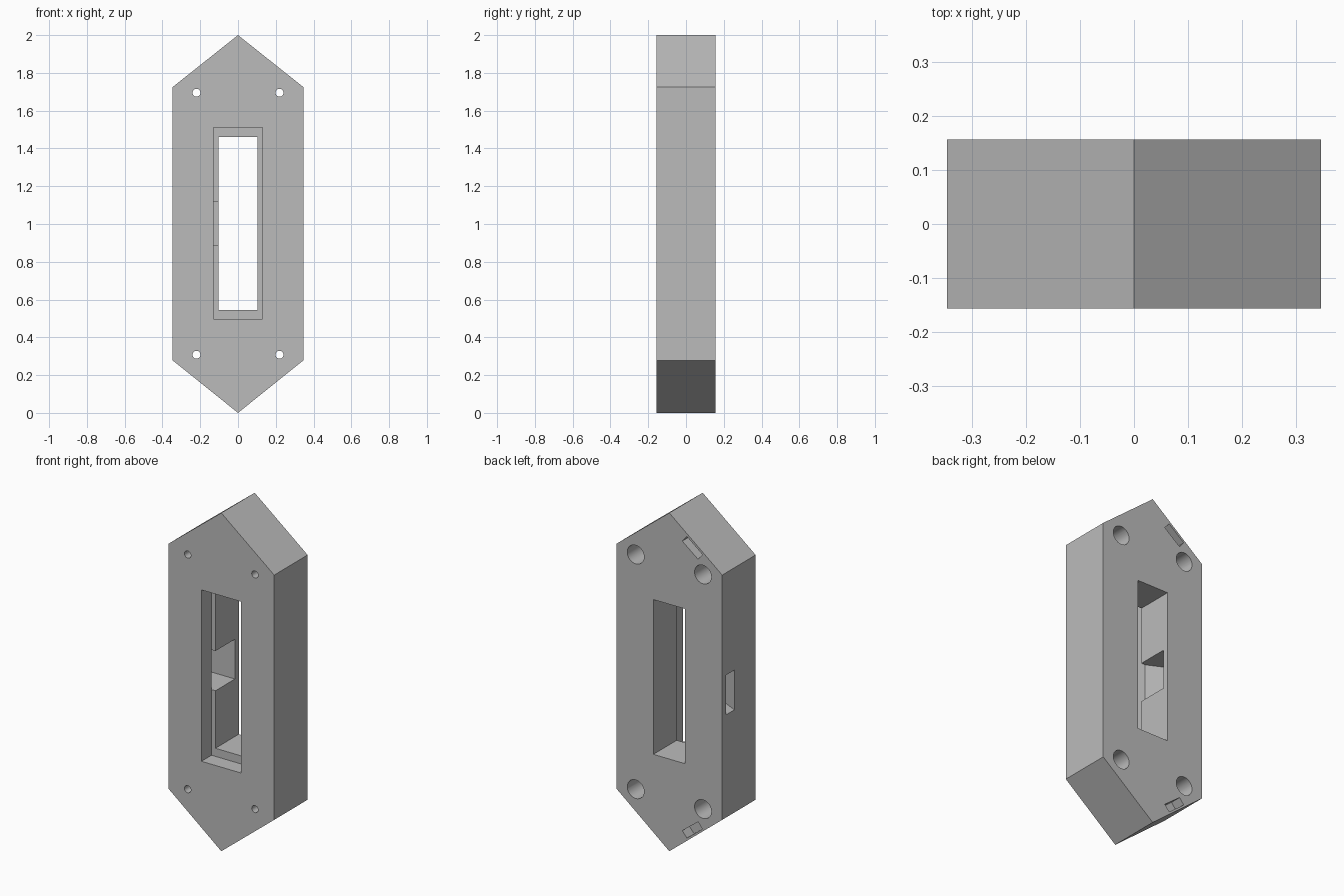
import bpy, bmesh, math
from mathutils import Vector

if "Cube" in bpy.data.objects:
    bpy.data.objects.remove(bpy.data.objects["Cube"])

HALF = 0.156          # half thickness of the plate
LEDGE = -0.062        # depth of the front recess


def prism(name, points, axis, lo, hi):
    """Extrude a 2D outline: axis 'y' takes (x, z) points, axis 'z' takes (x, y)."""
    bm = bmesh.new()
    place = (lambda a, b: (a, lo, b)) if axis == 'y' else (lambda a, b: (a, b, lo))
    face = bm.faces.new([bm.verts.new(place(a, b)) for a, b in points])
    new = bmesh.ops.extrude_face_region(bm, geom=[face])['geom']
    step = Vector((0, hi - lo, 0)) if axis == 'y' else Vector((0, 0, hi - lo))
    bmesh.ops.translate(bm, vec=step, verts=[v for v in new if isinstance(v, bmesh.types.BMVert)])
    bmesh.ops.recalc_face_normals(bm, faces=bm.faces)
    mesh = bpy.data.meshes.new(name)
    bm.to_mesh(mesh)
    bm.free()
    obj = bpy.data.objects.new(name, mesh)
    bpy.context.collection.objects.link(obj)
    return obj


def rect(x, z0, z1):
    return [(-x, z0), (x, z0), (x, z1), (-x, z1)]


def circle(cx, cz, r, n=32):
    return [(cx + r * math.cos(math.tau * i / n), cz + r * math.sin(math.tau * i / n))
            for i in range(n)]


# Pointed hexagonal plate
body = prism("housing", [(0, 0), (0.346, 0.278), (0.346, 1.725), (0, 2),
                         (-0.346, 1.725), (-0.346, 0.278)], 'y', -HALF, HALF)

# Central slot and its wider front recess
cutters = [
    prism("slot_cutter", rect(0.104, 0.545, 1.46), 'y', -0.3, 0.3),
    prism("recess_cutter", rect(0.13, 0.497, 1.51), 'y', -0.3, LEDGE),
    # Tapered side channel from the slot to the left side
    prism("channel_cutter", [(-0.09, -0.08), (-0.13, -0.08), (-0.13, LEDGE), (-0.36, 0.049),
                             (-0.36, 0.12), (-0.09, 0.12)], 'z', 0.885, 1.12),
]

# Screw holes with deep counterbores from the back
for x in (-0.22, 0.22):
    for z in (0.308, 1.695):
        cutters.append(prism("screw_cutter", circle(x, z, 0.021), 'y', -0.3, 0.3))
        cutters.append(prism("counterbore_cutter", circle(x, z, 0.055), 'y', LEDGE, 0.3))

# Small back pockets beside the upper and lower left slanted edges
pocket = [(-0.085, 1.856), (-0.188, 1.776), (-0.217, 1.811), (-0.115, 1.891)]
cutters.append(prism("upper_pocket_cutter", pocket, 'y', HALF - 0.067, 0.3))
cutters.append(prism("lower_pocket_cutter", [(x, 2 - z) for x, z in pocket],
                     'y', HALF - 0.067, 0.3))

# Cut everything, then remove the cutters
bpy.context.view_layer.objects.active = body
for c in cutters:
    mod = body.modifiers.new(c.name, 'BOOLEAN')
    mod.operation, mod.solver, mod.object = 'DIFFERENCE', 'EXACT', c
    bpy.ops.object.modifier_apply(modifier=mod.name)
for c in cutters:
    bpy.data.objects.remove(c)

# Grey plastic, smooth only inside the round holes
grey = bpy.data.materials.new("grey plastic")
grey.diffuse_color = (0.5, 0.5, 0.5, 1)
grey.use_nodes = True
grey.node_tree.nodes["Principled BSDF"].inputs["Base Color"].default_value = grey.diffuse_color
body.data.materials.clear()
body.data.materials.append(grey)
for p in body.data.polygons:
    p.material_index = 0
bpy.ops.object.select_all(action='DESELECT')
body.select_set(True)
bpy.ops.object.shade_smooth_by_angle(angle=math.radians(30))
